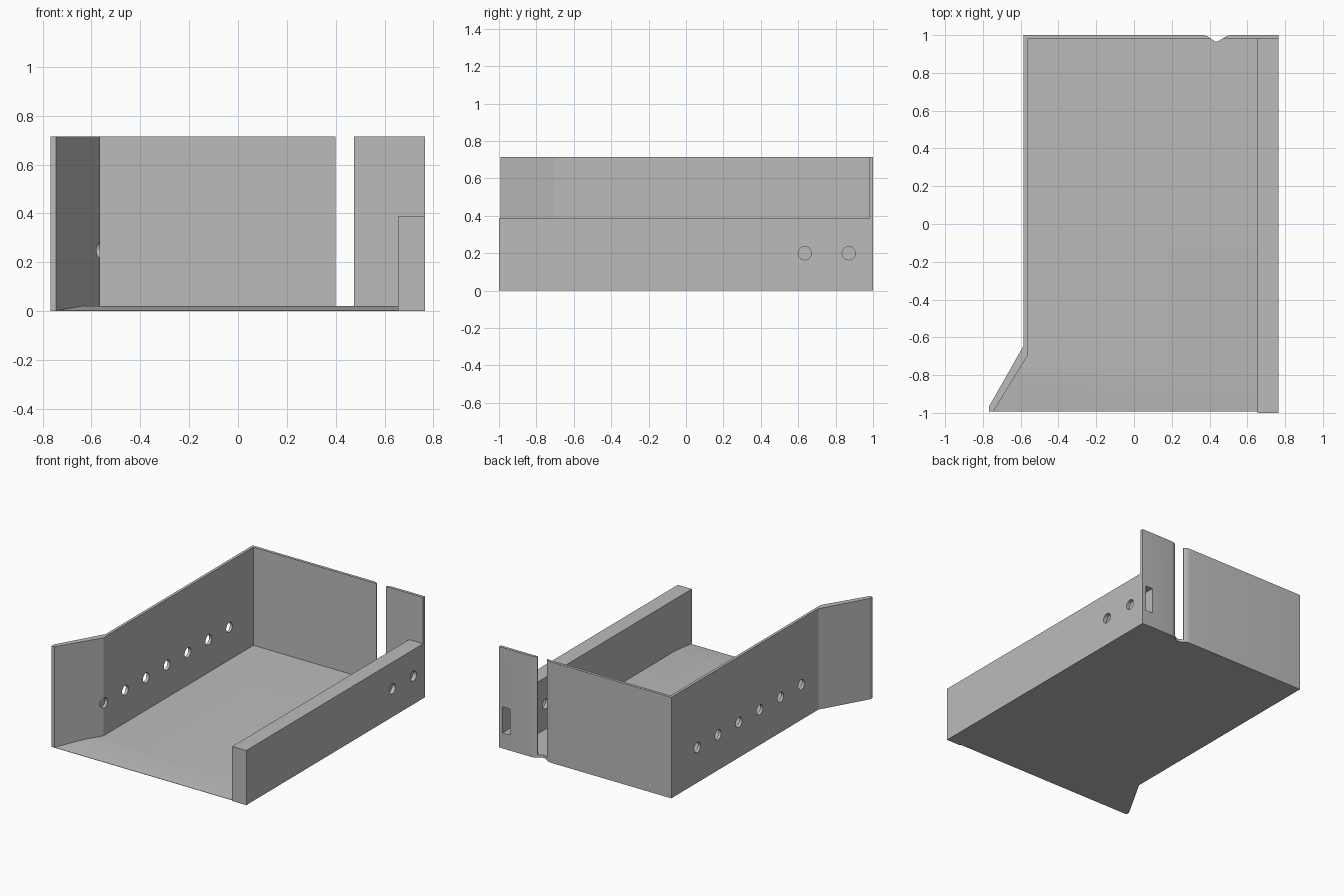
import bpy, bmesh, math
from mathutils import Matrix, Vector

old = bpy.data.objects.get("Cube")
if old:
    bpy.data.objects.remove(old, do_unlink=True)

GREY = (0.5, 0.5, 0.5, 1.0)
metal = bpy.data.materials.new("plain grey")
metal.use_nodes = True
metal.diffuse_color = GREY
metal.node_tree.nodes["Principled BSDF"].inputs["Base Color"].default_value = GREY

HEIGHT, RAIL_HEIGHT, FLOOR = 0.715, 0.387, 0.02
LEFT_OUT, LEFT_IN = -0.585, -0.565
RAIL_IN, RAIL_OUT = 0.655, 0.765
BACK_IN, FRONT = 0.98, -0.992
GAP_A, GAP_B = 0.40, 0.475


def to_object(name, bm):
    bmesh.ops.recalc_face_normals(bm, faces=bm.faces)
    mesh = bpy.data.meshes.new(name)
    bm.to_mesh(mesh)
    bm.free()
    mesh.materials.append(metal)
    obj = bpy.data.objects.new(name, mesh)
    bpy.context.collection.objects.link(obj)
    return obj


def extrude_outline(outline, top):
    bm = bmesh.new()
    face = bm.faces.new([bm.verts.new((x, y, 0)) for x, y in outline])
    ext = bmesh.ops.extrude_face_region(bm, geom=[face])["geom"]
    raised = [v for v in ext if isinstance(v, bmesh.types.BMVert)]
    bmesh.ops.translate(bm, verts=raised, vec=(0, 0, top))
    return bm


def box(name, low, high):
    bm = bmesh.new()
    low, high = Vector(low), Vector(high)
    bmesh.ops.create_cube(bm, size=1, matrix=Matrix.Translation((low + high) / 2)
                          @ Matrix.Diagonal((*(high - low), 1)))
    return to_object(name, bm)


def drill(x_low, x_high, y, z, radius=0.035):
    """Cylinder cutter lying along x."""
    bm = bmesh.new()
    place = Matrix.Translation(((x_low + x_high) / 2, y, z)) @ Matrix.Rotation(math.pi / 2, 4, 'Y')
    bmesh.ops.create_cone(bm, cap_ends=True, segments=32, radius1=radius, radius2=radius,
                          depth=x_high - x_low, matrix=place)
    return to_object("hole_cutter", bm)


def cut(obj, cutter):
    cutter.hide_render = True
    mod = obj.modifiers.new("cut", 'BOOLEAN')
    mod.operation, mod.solver, mod.object = 'DIFFERENCE', 'EXACT', cutter
    bpy.context.view_layer.objects.active = obj
    bpy.ops.object.modifier_apply(modifier=mod.name)
    bpy.data.objects.remove(cutter, do_unlink=True)


# Left wall with flared front end, continuing into the back wall
wall = to_object("left_and_back_wall", extrude_outline([
    (-0.745, FRONT), (LEFT_IN, -0.70), (LEFT_IN, BACK_IN), (GAP_A, BACK_IN),
    (GAP_A, 0.985), (0.388, 0.993), (0.375, 0.998), (0.36, 1), (LEFT_OUT, 1),
    (LEFT_OUT, -0.645), (-0.767, -0.965), (-0.767, FRONT)], HEIGHT))
for i in range(7):
    # The hole at the bend stays blind
    start = LEFT_OUT if i == 6 else LEFT_OUT - 0.1
    cut(wall, drill(start, LEFT_IN + 0.1, 0.71 - 0.233 * i, 0.25))

# Narrow back tab beyond the gap
tab = to_object("back_tab", extrude_outline([
    (GAP_B, BACK_IN), (RAIL_OUT, BACK_IN), (RAIL_OUT, 1), (0.515, 1),
    (0.5, 0.998), (0.487, 0.993), (GAP_B, 0.985)], HEIGHT))

# Low thick rail on the other side, with cross holes
rail = box("right_rail", (RAIL_IN, -1, 0), (RAIL_OUT, BACK_IN, RAIL_HEIGHT))
for y in (0.635, 0.87):
    cut(rail, drill(RAIL_IN - 0.1, RAIL_OUT + 0.1, y, 0.2))

# Slot running through the tab into the rail
for part in (tab, rail):
    cut(part, box("slot_cutter", (0.68, 0.58, 0.11), (0.737, 1.1, 0.295)))

# Floor with a small notch at the gap and a ramp at the front lip
bm = extrude_outline([
    (-0.745, FRONT), (RAIL_IN, FRONT), (RAIL_IN, BACK_IN), (GAP_B, BACK_IN),
    (GAP_B, 0.985), (0.445, 0.967), (0.43, 0.967), (GAP_A, 0.985), (GAP_A, BACK_IN),
    (LEFT_IN, BACK_IN), (LEFT_IN, -0.70)], FLOOR)
bmesh.ops.bisect_plane(bm, geom=bm.verts[:] + bm.edges[:] + bm.faces[:],
                       plane_co=(0, -0.82, 0), plane_no=(0, 1, 0))
for v in bm.verts:
    if v.co.y < -0.9 and v.co.z > 0.01:
        v.co.z = 0.002
floor = to_object("floor", bm)

# Smooth the rounded edges and hole walls, keep folds sharp
bpy.ops.object.select_all(action='DESELECT')
for obj in (wall, tab, rail, floor):
    obj.select_set(True)
bpy.context.view_layer.objects.active = wall
bpy.ops.object.shade_smooth_by_angle(angle=math.radians(25))
